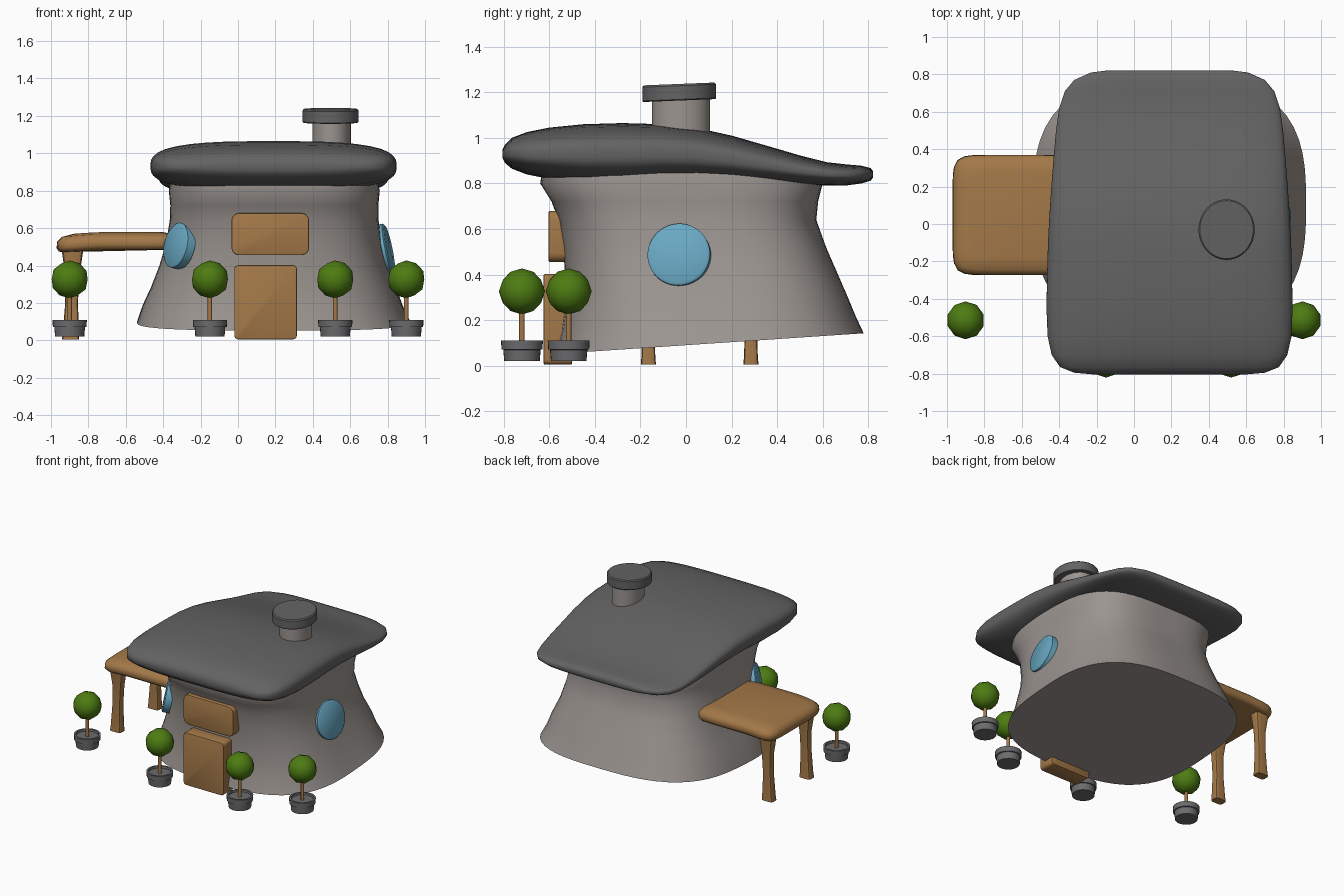
import bpy, bmesh, math
from mathutils import Vector, Matrix

if "Cube" in bpy.data.objects:
    bpy.data.objects.remove(bpy.data.objects["Cube"])


def material(name, rgb):
    m = bpy.data.materials.new(name)
    m.diffuse_color = (*rgb, 1)
    m.use_nodes = True
    m.node_tree.nodes["Principled BSDF"].inputs["Base Color"].default_value = m.diffuse_color
    return m


STONE = material("warm_stone", (0.33, 0.30, 0.28))
SLATE = material("dark_slate", (0.125, 0.125, 0.125))
WOOD = material("wood", (0.37, 0.19, 0.065))
GLASS = material("blue_glass", (0.14, 0.39, 0.54))
LEAF = material("leaf_green", (0.075, 0.20, 0.006))
POT = material("pot_grey", (0.15, 0.15, 0.157))


def finish(name, bm, mat, angle=40):
    bmesh.ops.recalc_face_normals(bm, faces=bm.faces[:])
    me = bpy.data.meshes.new(name)
    bm.to_mesh(me)
    bm.free()
    me.materials.append(mat)
    ob = bpy.data.objects.new(name, me)
    bpy.context.collection.objects.link(ob)
    bpy.ops.object.select_all(action='DESELECT')
    ob.select_set(True)
    bpy.context.view_layer.objects.active = ob
    bpy.ops.object.shade_smooth_by_angle(angle=math.radians(angle))
    return ob


def oval(cu, cv, a, b, n=2.0, count=48):
    """Superellipse outline; a higher n is boxier."""
    pts = []
    for i in range(count):
        t = 2 * math.pi * i / count
        c, s = math.cos(t), math.sin(t)
        r = (abs(c) ** n + abs(s) ** n) ** (-1 / n)
        pts.append((cu + a * c * r, cv + b * s * r))
    return pts


def loft(name, rings, mat, angle=40):
    bm = bmesh.new()
    loops = [[bm.verts.new(p) for p in ring] for ring in rings]
    k = len(loops[0])
    for lo, hi in zip(loops, loops[1:]):
        for i in range(k):
            j = (i + 1) % k
            bm.faces.new((lo[i], lo[j], hi[j], hi[i]))
    bm.faces.new(loops[0])
    bm.faces.new(loops[-1])
    return finish(name, bm, mat, angle)


def slab(name, x0, x1, y0, y1, z0, z1, mat, bevel):
    bm = bmesh.new()
    bmesh.ops.create_cube(bm, size=1)
    bmesh.ops.scale(bm, vec=(x1 - x0, y1 - y0, z1 - z0), verts=bm.verts)
    bmesh.ops.translate(bm, vec=((x0 + x1) / 2, (y0 + y1) / 2, (z0 + z1) / 2), verts=bm.verts)
    # round the corners seen from the front, then soften the rims
    long_edges = [e for e in bm.edges
                  if abs(e.verts[0].co.y - e.verts[1].co.y) > (y1 - y0) / 2]
    bmesh.ops.bevel(bm, geom=long_edges, offset=bevel, segments=4, profile=0.5, affect='EDGES')
    rim = [e for e in bm.edges if abs(e.verts[0].co.y - e.verts[1].co.y) < 1e-5]
    bmesh.ops.bevel(bm, geom=rim, offset=0.006, segments=2, profile=0.5, affect='EDGES')
    return finish(name, bm, mat)


# House body: flared walls, base tilted up towards the back
walls = []
for z, x0, x1, y0, y1, n in [
        (0.09, -0.54, 0.92, -0.57, 0.78, 2.9), (0.18, -0.51, 0.88, -0.545, 0.745, 2.9),
        (0.28, -0.465, 0.845, -0.53, 0.71, 3.0), (0.40, -0.42, 0.80, -0.53, 0.665, 3.0),
        (0.52, -0.385, 0.77, -0.54, 0.615, 3.1), (0.64, -0.365, 0.752, -0.56, 0.572, 3.2),
        (0.72, -0.362, 0.75, -0.59, 0.58, 3.3), (0.80, -0.37, 0.758, -0.64, 0.60, 3.4),
        (0.86, -0.36, 0.745, -0.63, 0.57, 3.4)]:
    tilt = 0.067 * max(0, 1 - (z - 0.09) / 0.35)
    outline = oval((x0 + x1) / 2, (y0 + y1) / 2, (x1 - x0) / 2, (y1 - y0) / 2, n, 64)
    walls.append([(x, y, z + tilt * y) for x, y in outline])
loft("house_body", walls, STONE, 50)

# Roof: pillow cross-sections (y, half width, bottom, top), thick front, thin back
sections = [
    (-0.805, 0.40, 0.91, 0.95), (-0.795, 0.51, 0.89, 0.97), (-0.765, 0.585, 0.865, 1.0),
    (-0.70, 0.63, 0.84, 1.025), (-0.60, 0.652, 0.82, 1.045), (-0.45, 0.658, 0.803, 1.06),
    (-0.28, 0.655, 0.80, 1.065), (-0.10, 0.65, 0.81, 1.06), (0.05, 0.642, 0.812, 1.043),
    (0.20, 0.632, 0.808, 1.01), (0.35, 0.62, 0.80, 0.967), (0.50, 0.607, 0.793, 0.923),
    (0.62, 0.59, 0.79, 0.893), (0.71, 0.56, 0.792, 0.883), (0.77, 0.51, 0.80, 0.878),
    (0.81, 0.42, 0.812, 0.868), (0.82, 0.34, 0.825, 0.855)]
loft("roof", [[(x, y, z) for x, z in oval(0.19, (b + t) / 2, w, (t - b) / 2, 3.0)]
              for y, w, b, t in sections], SLATE, 60)

# Chimney stem and slightly tilted cap
loft("chimney_stem", [[(x, y, z) for x, y in oval(0.5, -0.022, 0.103, 0.127)]
                      for z in (0.95, 1.18)], STONE)
loft("chimney_cap", [[(x, y, z + 0.04 * y) for x, y in oval(0.495, -0.03, a, a + 0.012)]
                     for z, a in ((1.165, 0.145), (1.17, 0.15), (1.23, 0.15), (1.238, 0.143))], SLATE)


# Round windows set against the leaning walls
def window(name, centre, normal, radius):
    rot = Vector(normal).to_track_quat('Z', 'Y').to_matrix().to_4x4()
    m = Matrix.Translation(centre) @ rot
    loft(name, [[m @ Vector((x, y, h)) for x, y in oval(0, 0, r, r)]
                for h, r in ((-0.03, radius), (0.018, radius), (0.026, radius - 0.012))], GLASS)


window("right_window", (0.785, -0.03, 0.485), (0.96, -0.12, 0.2), 0.138)
window("left_window", (-0.318, -0.375, 0.505), (-0.85, -0.5, 0.2), 0.122)

# Door and the board above it
slab("door", -0.02, 0.315, -0.625, -0.50, 0.005, 0.402, WOOD, 0.022)
slab("sign_board", -0.035, 0.38, -0.603, -0.50, 0.455, 0.68, WOOD, 0.04)

# Side canopy with a softly drooping top
canopy = []
for z, inset in ((0.485, 0.03), (0.49, 0.012), (0.51, 0.0), (0.545, 0.003), (0.567, 0.03), (0.578, 0.09)):
    canopy.append([(x, y, z - 0.10 * max(0, -0.75 - x) ** 1.2)
                   for x, y in oval(-0.64, 0.048, 0.33 - inset, 0.322 - inset, 8, 64)])
loft("canopy", canopy, WOOD, 60)

# Canopy legs, flared at top and foot
for label, y in (("front", -0.165), ("back", 0.285)):
    legs = [(0.005, -0.895, 0.046, 0.033), (0.05, -0.893, 0.043, 0.03), (0.2, -0.89, 0.034, 0.026),
            (0.35, -0.885, 0.038, 0.028), (0.43, -0.885, 0.05, 0.034), (0.5, -0.885, 0.06, 0.042)]
    loft("canopy_leg_" + label,
         [[(x, v, z) for x, v in oval(cx, y, a, b, 5, 24)] for z, cx, a, b in legs], WOOD)

# Potted round trees
for i, (x, y) in enumerate([(-0.9, -0.515), (-0.15, -0.72), (0.52, -0.72), (0.9, -0.515)], 1):
    def turned(name, profile, mat, count):
        loft(f"{name}_{i}", [[(u, v, z) for u, v in oval(x, y, r, r, 2, count)]
                             for z, r in profile], mat)
    turned("pot", [(0.02, 0.078), (0.07, 0.082), (0.072, 0.09), (0.11, 0.092),
                   (0.11, 0.078), (0.095, 0.076)], POT, 28)
    turned("trunk", [(0.09, 0.012), (0.28, 0.012)], WOOD, 12)
    bm = bmesh.new()
    bmesh.ops.create_icosphere(bm, subdivisions=2, radius=0.101,
                               matrix=Matrix.Translation((x, y, 0.326)))
    finish(f"tree_crown_{i}", bm, LEAF, 30)
